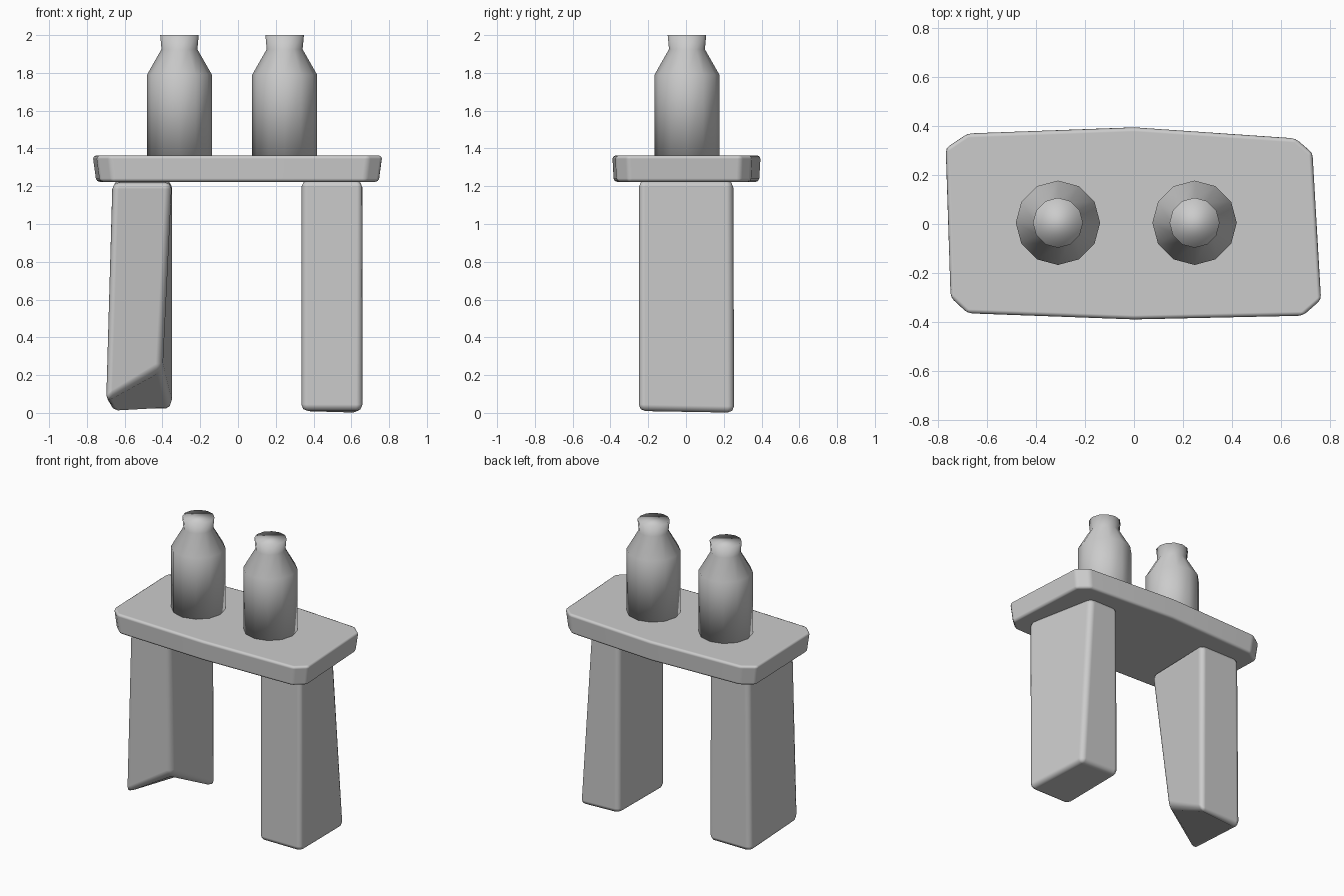
import bpy
import bmesh
import math

cube = bpy.data.objects.get("Cube")
if cube:
    bpy.data.objects.remove(cube, do_unlink=True)

grey = bpy.data.materials.new("stone grey")
grey.use_nodes = True
colour = (0.6, 0.6, 0.6, 1)
grey.diffuse_color = colour
grey.node_tree.nodes["Principled BSDF"].inputs["Base Color"].default_value = colour


def finish(name, bm):
    """Turn a bmesh into a smooth-shaded grey object."""
    bmesh.ops.recalc_face_normals(bm, faces=bm.faces)
    mesh = bpy.data.meshes.new(name)
    bm.to_mesh(mesh)
    bm.free()
    mesh.materials.append(grey)
    mesh.shade_smooth()
    obj = bpy.data.objects.new(name, mesh)
    bpy.context.collection.objects.link(obj)
    return obj


def loft(name, rings):
    """Skin a stack of equal-length rings and cap both ends."""
    bm = bmesh.new()
    loops = [[bm.verts.new(p) for p in ring] for ring in rings]
    n = len(loops[0])
    for low, high in zip(loops, loops[1:]):
        for i in range(n):
            j = (i + 1) % n
            bm.faces.new((low[i], low[j], high[j], high[i]))
    bm.faces.new(loops[0][::-1])
    bm.faces.new(loops[-1])
    return finish(name, bm)


def soften(obj, width):
    """Worn, rounded edges."""
    bevel = obj.modifiers.new("worn edges", "BEVEL")
    bevel.width = width
    bevel.segments = 2
    bevel.limit_method = "ANGLE"
    bevel.angle_limit = math.radians(25)
    bevel.harden_normals = True


# Slab: irregular outline, slightly smaller underneath
outline = [(-0.77, 0.31), (-0.75, -0.30), (-0.68, -0.365), (0, -0.39),
           (0.69, -0.375), (0.765, -0.31), (0.73, 0.29), (0.66, 0.35),
           (0, 0.395), (-0.68, 0.37)]
slab = loft("slab", [
    [(x * 0.975, y * 0.98, 1.223) for x, y in outline],
    [(x, y, 1.363) for x, y in outline]])
soften(slab, 0.018)

# Legs: corners run front left, front right, back right, back left in x
right_leg = loft("right_leg", [
    [(-0.70, -0.25, 0.06), (-0.405, -0.15, 0.24), (-0.345, 0.25, 0.01), (-0.67, 0.25, 0.01)],
    [(-0.665, -0.25, 1.22), (-0.35, -0.25, 1.22), (-0.35, 0.25, 1.23), (-0.66, 0.25, 1.23)]])
left_leg = loft("left_leg", [
    [(0.335, -0.25, 0.01), (0.66, -0.25, 0.01), (0.645, 0.255, 0), (0.34, 0.255, 0.01)],
    [(0.335, -0.25, 1.23), (0.665, -0.25, 1.23), (0.565, 0.25, 1.23), (0.34, 0.25, 1.23)]])
for leg in (right_leg, left_leg):
    soften(leg, 0.035)

# Bottles: twelve-sided lathe profile of radius and height
profile = [(0.172, 1.35), (0.172, 1.79), (0.095, 1.925), (0.102, 2.0)]
for name, cx in (("right_bottle", -0.31), ("left_bottle", 0.247)):
    angles = [math.tau * i / 12 for i in range(12)]
    loft(name, [[(cx + r * math.cos(a), 0.005 + r * math.sin(a), z)
                 for a in angles] for r, z in profile])
